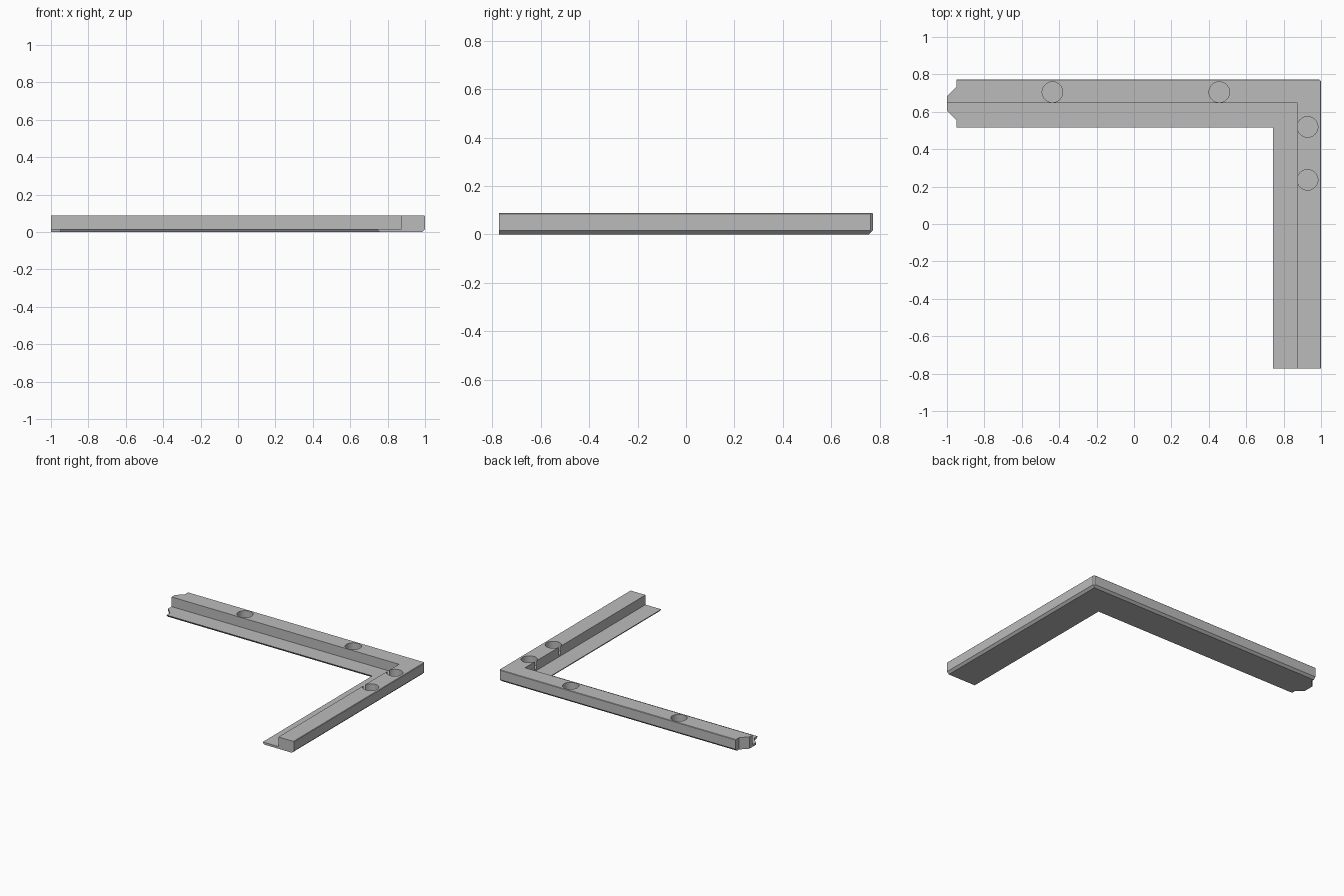
import bpy, bmesh, math
from mathutils import Matrix

cube = bpy.data.objects.get("Cube")
if cube:
    bpy.data.objects.remove(cube, do_unlink=True)

EDGE_X, EDGE_Y = 1.0, 0.772
HEIGHT, LIP, STEP, WIDTH = 0.088, 0.016, 0.126, 0.256

grey = bpy.data.materials.new("light grey")
grey.use_nodes = True
grey.diffuse_color = (0.5, 0.5, 0.5, 1)
grey.node_tree.nodes["Principled BSDF"].inputs["Base Color"].default_value = (0.5, 0.5, 0.5, 1)


def make_object(name, bm):
    bmesh.ops.recalc_face_normals(bm, faces=bm.faces)
    mesh = bpy.data.meshes.new(name)
    bm.to_mesh(mesh)
    bm.free()
    mesh.materials.append(grey)
    obj = bpy.data.objects.new(name, mesh)
    bpy.context.collection.objects.link(obj)
    return obj


def add_prism(bm, outline):
    base = bm.faces.new([bm.verts.new((x, y, -0.1)) for x, y in outline])
    top = bmesh.ops.extrude_face_region(bm, geom=[base])["geom"]
    verts = [v for v in top if isinstance(v, bmesh.types.BMVert)]
    bmesh.ops.translate(bm, verts=verts, vec=(0, 0, 0.3))


# Corner frame: stepped cross-section (inset from outer edge, height) mitred round the corner
profile = [(0.016, 0), (0, LIP), (0, HEIGHT - 0.003), (0.003, HEIGHT),
           (STEP, HEIGHT), (STEP, LIP), (WIDTH, LIP), (WIDTH - 0.012, 0)]
bm = bmesh.new()
rings = []
for d, z in profile:
    path = [(-EDGE_X, EDGE_Y - d), (EDGE_X - d, EDGE_Y - d), (EDGE_X - d, -EDGE_Y)]
    rings.append([bm.verts.new((x, y, z)) for x, y in path])
for a, b in zip(rings, rings[1:] + rings[:1]):
    for i in range(2):
        bm.faces.new((a[i], a[i + 1], b[i + 1], b[i]))
for i in (0, 2):
    bm.faces.new([ring[i] for ring in rings])
frame = make_object("corner_frame", bm)

# Cutters: tapered tongue on the left end, trimmed outer corner, round pockets
bm = bmesh.new()
mid = EDGE_Y - WIDTH / 2
for s in (1, -1):
    add_prism(bm, [(-0.95, mid + s * 0.3), (-0.95, mid + s * 0.088),
                   (-1.03, mid + s * 0.008), (-1.03, mid + s * 0.3)])
add_prism(bm, [(EDGE_X - 0.03, EDGE_Y + 0.02), (EDGE_X + 0.02, EDGE_Y - 0.03),
               (EDGE_X + 0.02, EDGE_Y + 0.02)])
for x, y in [(-0.436, 0.705), (0.456, 0.705), (0.928, 0.519), (0.928, 0.236)]:
    bmesh.ops.create_cone(bm, cap_ends=True, segments=48, radius1=0.055, radius2=0.055,
                          depth=0.1, matrix=Matrix.Translation((x, y, 0.075)))
cutter = make_object("cutter", bm)
cutter.hide_render = True

# Apply the cut and shade
cut = frame.modifiers.new("cut", 'BOOLEAN')
cut.operation = 'DIFFERENCE'
cut.solver = 'EXACT'
cut.object = cutter
bpy.ops.object.select_all(action='DESELECT')
frame.select_set(True)
bpy.context.view_layer.objects.active = frame
bpy.ops.object.modifier_apply(modifier=cut.name)
bpy.data.objects.remove(cutter, do_unlink=True)
bpy.ops.object.shade_smooth_by_angle(angle=math.radians(25))
